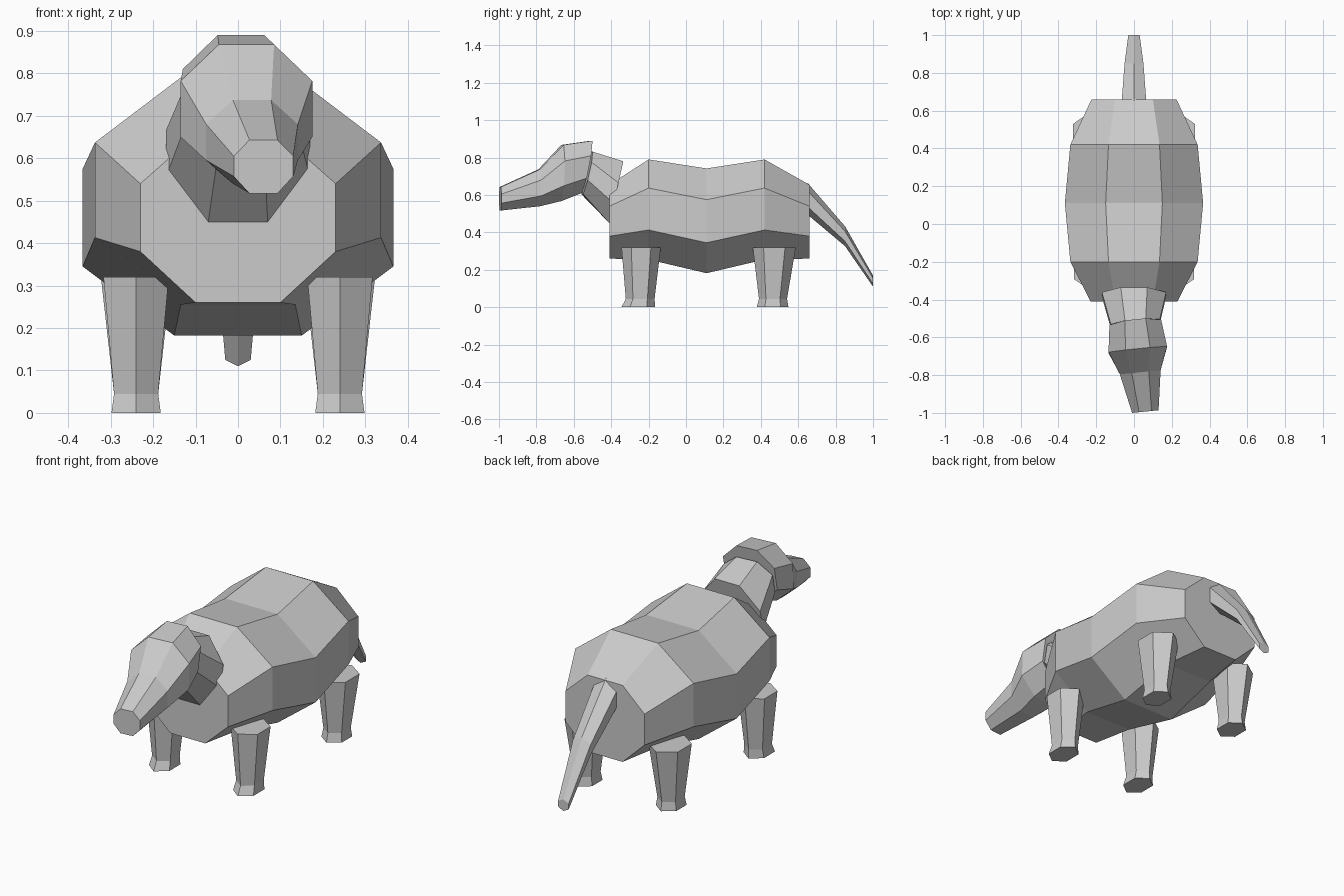
import bpy
import bmesh

cube = bpy.data.objects.get("Cube")
if cube:
    bpy.data.objects.remove(cube)

# One plain grey for the whole animal
GREY = (0.6, 0.6, 0.6, 1.0)
hide = bpy.data.materials.new("grey_hide")
hide.use_nodes = True
hide.diffuse_color = GREY
bsdf = next(n for n in hide.node_tree.nodes if n.type == 'BSDF_PRINCIPLED')
bsdf.inputs["Base Color"].default_value = GREY
bsdf.inputs["Roughness"].default_value = 0.8


def loft(name, rings):
    """Skin a run of equal rings with flat quads and cap both ends."""
    bm = bmesh.new()
    loops = [[bm.verts.new(p) for p in ring] for ring in rings]
    for a, b in zip(loops, loops[1:]):
        for i in range(len(a)):
            j = (i + 1) % len(a)
            bm.faces.new((a[i], a[j], b[j], b[i]))
    bm.faces.new(loops[0])
    bm.faces.new(loops[-1])
    bmesh.ops.recalc_face_normals(bm, faces=bm.faces[:])
    mesh = bpy.data.meshes.new(name)
    bm.to_mesh(mesh)
    bm.free()
    mesh.materials.append(hide)
    obj = bpy.data.objects.new(name, mesh)
    bpy.context.collection.objects.link(obj)
    return obj


def octagon(y_top, y_low, narrow, wide, heights, x=0.0, yaw=0.0):
    """Eight-sided upright ring; heights run from top to bottom."""
    top, low = heights[0], heights[-1]
    half = list(zip((narrow, wide, wide, narrow), heights))
    outline = half + [(-w, z) for w, z in reversed(half)]
    return [(x + w, y_low + (y_top - y_low) * (z - top + top - low) / (top - low) + yaw * w, z)
            for w, z in outline]


def flat_hexagon(x, y, z, half_x, half_y):
    """Level six-sided ring with points to the front and back."""
    return [(x, y - half_y, z), (x + half_x, y - half_y / 2, z),
            (x + half_x, y + half_y / 2, z), (x, y + half_y, z),
            (x - half_x, y + half_y / 2, z), (x - half_x, y - half_y / 2, z)]


# Barrel body with a dipped middle
end = (0.655, 0.54, 0.38, 0.26)
hump = (0.79, 0.637, 0.413, 0.255)
dip = (0.742, 0.575, 0.345, 0.182)
loft("body", [
    octagon(-0.41, -0.41, 0.10, 0.23, end),
    octagon(-0.20, -0.20, 0.135, 0.337, hump),
    octagon(0.11, 0.11, 0.15, 0.366, dip),
    octagon(0.42, 0.42, 0.135, 0.337, hump),
    octagon(0.66, 0.66, 0.10, 0.225, end),
])

# Short tilted neck
loft("neck", [
    octagon(-0.335, -0.41, 0.07, 0.17, (0.78, 0.665, 0.555, 0.45)),
    octagon(-0.505, -0.555, 0.055, 0.13, (0.832, 0.775, 0.68, 0.605), 0.007, 0.1),
])

# Head and tapering snout, turned a little to the left
loft("head", [
    octagon(-0.505, -0.56, 0.055, 0.137, (0.89, 0.81, 0.69, 0.612), 0.007, 0.1),
    octagon(-0.66, -0.67, 0.065, 0.155, (0.868, 0.782, 0.65, 0.568), 0.02, 0.1),
    octagon(-0.785, -0.785, 0.045, 0.108, (0.737, 0.68, 0.595, 0.54), 0.033, 0.1),
    octagon(-0.993, -0.993, 0.033, 0.07, (0.643, 0.605, 0.557, 0.517), 0.06, 0.1),
])

# Drooping tail
tail = []
for y, z, half_x, half_z in ((0.65, 0.58, 0.065, 0.085), (0.85, 0.38, 0.05, 0.053),
                             (1.0, 0.14, 0.03, 0.03)):
    tail.append([(0, y, z + half_z), (half_x, y, z + half_z / 2),
                 (half_x, y, z - half_z / 2), (0, y, z - half_z),
                 (-half_x, y, z - half_z / 2), (-half_x, y, z + half_z / 2)])
loft("tail", tail)

# Legs: foot, ankle and hip rings as (y, z, half x, half y)
legs = {
    "front": ((-0.255, 0, 0.058, 0.09), (-0.245, 0.045, 0.052, 0.077),
              (-0.24, 0.32, 0.077, 0.105)),
    "back": ((0.463, 0, 0.058, 0.085), (0.465, 0.045, 0.052, 0.075),
             (0.472, 0.32, 0.083, 0.115)),
}
for end_name, rings in legs.items():
    for side_name, side in (("left", 1), ("right", -1)):
        loft(f"{end_name}_{side_name}_leg",
             [flat_hexagon(side * 0.24, *ring) for ring in rings])
